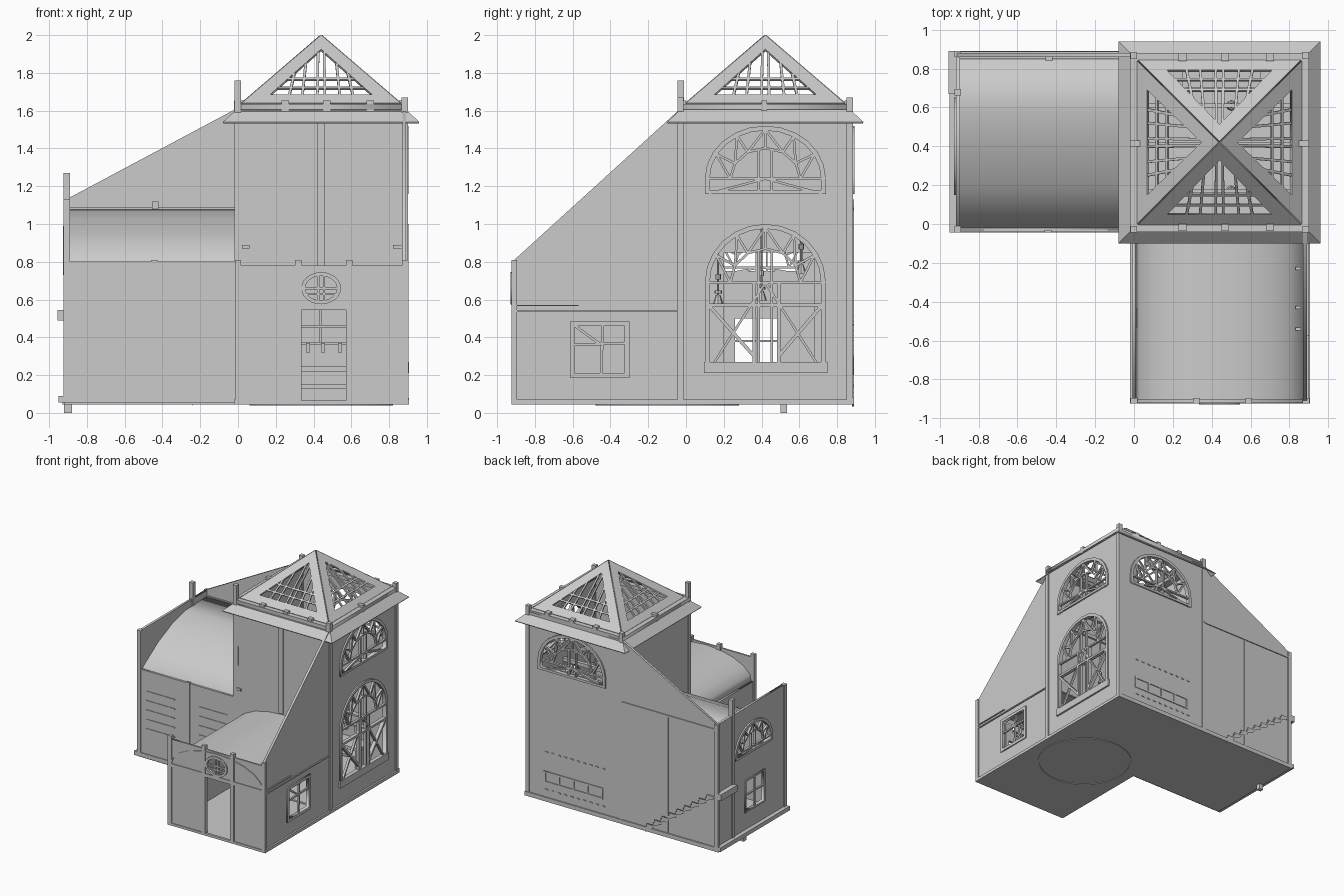
import bpy, bmesh, math
from mathutils import Matrix, Vector

if "Cube" in bpy.data.objects:
    bpy.data.objects.remove(bpy.data.objects["Cube"])

AX = {'x': ((0, 1, 0), (0, 0, 1)), 'y': ((1, 0, 0), (0, 0, 1)), 'z': ((1, 0, 0), (0, 1, 0))}

def plane(axis, pos):
    u, v = (Vector(a) for a in AX[axis])
    o = Vector([pos if axis == a else 0 for a in 'xyz'])
    return frame(u, v, o)

def frame(u, v, o):
    n = u.cross(v)
    m = Matrix((u, v, n)).transposed().to_4x4()
    m.translation = o
    return m

def panel(name, m, thick, *loops):
    """Flat sheet: first loop is the outline, the others are holes."""
    cu = bpy.data.curves.new(name, 'CURVE')
    cu.dimensions, cu.fill_mode, cu.extrude = '2D', 'BOTH', thick / 2
    for pts in loops:
        s = cu.splines.new('POLY')
        s.points.add(len(pts) - 1)
        for p, q in zip(s.points, pts):
            p.co = (q[0], q[1], 0, 1)
        s.use_cyclic_u = True
    tmp = bpy.data.objects.new(name + "_curve", cu)
    bpy.context.collection.objects.link(tmp)
    dg = bpy.context.evaluated_depsgraph_get()
    me = bpy.data.meshes.new_from_object(tmp.evaluated_get(dg))
    bpy.data.objects.remove(tmp)
    me.transform(m)
    me.name = name
    ob = bpy.data.objects.new(name, me)
    bpy.context.collection.objects.link(ob)
    return ob

def bars(name, m, thick, w, segs):
    """Several straight bars lying in one plane."""
    bm = bmesh.new()
    for (a, b, c, d) in segs:
        p, q = Vector((a, b, 0)), Vector((c, d, 0))
        t = (q - p).normalized()
        r = frame(t, Vector((-t.y, t.x, 0)), (p + q) / 2)
        bmesh.ops.create_cube(bm, size=1, matrix=m @ r @ Matrix.Diagonal(((q - p).length, w, thick, 1)))
    return finish(name, bm)

def boxes(name, *bs):
    bm = bmesh.new()
    for x0, x1, y0, y1, z0, z1 in bs:
        c = Matrix.Translation(((x0 + x1) / 2, (y0 + y1) / 2, (z0 + z1) / 2))
        bmesh.ops.create_cube(bm, size=1, matrix=c @ Matrix.Diagonal((x1 - x0, y1 - y0, z1 - z0, 1)))
    return finish(name, bm)

def finish(name, bm):
    me = bpy.data.meshes.new(name)
    bm.to_mesh(me)
    bm.free()
    ob = bpy.data.objects.new(name, me)
    bpy.context.collection.objects.link(ob)
    return ob

def rect(a, b, c, d):
    return [(a, c), (b, c), (b, d), (a, d)]

def arc(cx, cz, rx, rz, n=12, a0=0, a1=math.pi):
    return [(cx + rx * math.cos(a0 + (a1 - a0) * i / n), cz + rz * math.sin(a0 + (a1 - a0) * i / n)) for i in range(n + 1)]

def arch(cx, r, z0, zs, rz):
    return [(cx - r, z0), (cx + r, z0)] + arc(cx, zs, r, rz)

def fan_window(name, m, cx, r, z0, zs, rz):
    """Half-round window: rim, inner arch, zigzag glazing bars."""
    panel(name + "_rim", m, .035, arch(cx, r, z0, zs, rz), arch(cx, r - .025, z0 + .02, zs, rz - .025))
    s, k = r / .32, .58
    inner, outer = arc(cx, zs, r * k, rz * k, 6), arc(cx, zs, r - .02, rz - .02, 6)
    segs = [(*inner[i], *inner[i + 1]) for i in range(6)]
    segs += [(*inner[i], *outer[i]) for i in range(7)]
    segs += [(*inner[i], *outer[i + (1 if i < 3 else -1)]) for i in (0, 1, 2, 4, 5, 6)]
    segs += [(cx + d, z0, cx + d, zs + rz * .56) for d in (-.035 * s, .035 * s)]
    segs += [(cx - r, zs, cx + r, zs), (cx, zs, cx - r + .02, z0), (cx, zs, cx + r - .02, z0)]
    bars(name + "_glazing", m, .02, .013 * s, segs)

X, Y = (lambda p: plane('x', p)), (lambda p: plane('y', p))

# floor slabs, base trim, peg under the side wing
boxes("floor", (0, .89, -.92, .88, .045, .06), (-.92, 0, -.03, .88, .045, .06))
boxes("base_trim", (-.95, 0, -.045, -.025, .055, .09), (-.95, -.9, -.04, .89, .055, .09), (-.02, .905, -.925, -.905, .045, .065),
      (.875, .905, -.925, .885, .045, .07), (-.93, .905, .865, .89, .045, .08), (-.02, 0, -.92, -.03, .045, .07))
boxes("peg", (-.92, -.88, .5, .535, 0, .06))
panel("floor_ring", plane('z', .044), .008, arc(.44, -.1, .38, .38, 40, 0, 6.12), arc(.44, -.1, .37, .37, 40, 0, 6.12))

# tower walls; the right wall runs on into the sloped front wing wall, the back one into the side wing
low, up = arch(.42, .32, .22, .69, .31), arch(.42, .32, 1.16, 1.24, .28)
wy = [(-.6, .2), (-.32, .21), (-.31, .475), (-.6, .47)]
panel("right_wall", X(.88), .02, [(-.92, .06), (.87, .06), (.87, 1.62), (-.03, 1.61), (-.92, .8)], low, up, wy)
upx = arch(.46, .32, 1.16, 1.24, .28)
panel("back_wall", Y(.87), .02, [(-.91, .06), (.88, .06), (.88, 1.62), (-.01, 1.61), (-.91, 1.13)], upx)
panel("tower_front_wall", Y(-.03), .02, rect(0, .88, .06, 1.6), rect(.1, .8, .065, .55))
panel("tower_left_wall", X(0), .02, rect(-.03, .87, .06, 1.6), rect(.2, .68, .065, .85))
fan_window("right_lower_window", X(.885), .42, .32, .22, .69, .31)
fan_window("right_upper_window", X(.885), .42, .32, 1.16, 1.24, .28)
fan_window("back_upper_window", Y(.875), .46, .32, 1.16, 1.24, .28)
bars("right_lower_bars", X(.885), .03, .018, [(.1, .57, .74, .57), (.36, .25, .36, .69), (.49, .25, .49, .69),
     (.12, .57, .36, .3), (.72, .57, .49, .3)])
boxes("window_sill", (.87, .905, .095, .75, .21, .27))

# corner posts and trim of the tower
boxes("tower_posts", (-.018, .016, -.045, -.01, .05, 1.76), (.865, .9, -.045, -.012, .06, 1.67), (.865, .9, .85, .885, .05, 1.67),
      (-.018, .016, .85, .885, .05, 1.67), (.42, .46, -.05, -.03, .78, 1.56))
boxes("front_brackets", (.025, .033, -.045, -.03, 1.08, 1.24), (.82, .87, -.05, -.03, .87, .89), (.02, .06, -.05, -.03, .87, .89))

# flared eave
bm = bmesh.new()
rings = [[bm.verts.new((.44 + sx * h, .42 + sy * h, z)) for sx, sy in ((-1, -1), (1, -1), (1, 1), (-1, 1))]
         for h, z in ((.52, 1.54), (.45, 1.605))]
for i in range(4):
    j = (i + 1) % 4
    bm.faces.new((rings[0][i], rings[0][j], rings[1][j], rings[1][i]))
eave = finish("eave", bm)
eave.modifiers.new("thickness", 'SOLIDIFY').thickness = .008
panel("roof_ring", plane('z', 1.62), .03, rect(-.02, .9, -.04, .88), rect(.07, .81, .05, .79))
for k in (.25, .47, .7):
    boxes("ring_block", (k - .02, k + .02, .84, .88, 1.6, 1.655), (k - .02, k + .02, -.035, .0, 1.6, 1.655))
boxes("ring_block", (-.02, .05, .4, .43, 1.6, 1.655), (.84, .9, .4, .43, 1.6, 1.655))

# open pyramid roof: four framed triangles with glazing bars
H, R = .36, .42
L = math.hypot(H, R)
for k in range(4):
    rot = Matrix.Translation((.44, .42, 1.635)) @ Matrix.Rotation(k * math.pi / 2, 4, 'Z')
    m = rot @ frame(Vector((1, 0, 0)), Vector((0, R, H)) / L, Vector((0, -R, 0)))
    v0, v1 = .045 / H * L, .285 / H * L
    panel("pyramid_side", m, .015, [(-R, 0), (R, 0), (0, L)], [(-.27, v0), (.27, v0), (0, v1)])
    wid = lambda v: .28 * (v1 - v) / (v1 - v0)
    segs = [(-wid(v), v, wid(v), v) for v in (.13, .2)]
    segs += [(u, v0 - .01, u * .8, v1 - abs(u) * .9) for u in (-.17, -.1, -.02, .02, .1, .17)]
    bars("pyramid_glazing", m, .012, .014, segs)

# front wing: walls, posts, vault
door, oval = rect(.33, .58, .062, .55), arc(.44, .66, .1, .08, 15, 0, 5.86)
panel("front_wing_front", Y(-.91), .015, rect(0, .89, .06, .78), door, oval)
panel("oval_rim", Y(-.918), .02, arc(.44, .66, .105, .085, 23, 0, 6.02), arc(.44, .66, .085, .065, 23, 0, 6.02))
bars("oval_bars", Y(-.915), .015, .012, [(.34, .66, .54, .66), (.425, .58, .425, .74), (.455, .58, .455, .74), (.36, .63, .52, .63)])
panel("front_wing_left", X(0), .018, rect(-.91, -.03, .06, .58))
boxes("front_posts", *[(x - .017, x + .017, -.925, -.895, .05, .81) for x in (0, .32, .59, .885)])
boxes("front_beam", (-.01, .9, -.925, -.9, .545, .575))
bow = lambda o: arc(.445, .565, .44 + o, .205 + o, 10)
panel("front_vault", Y(-.47), .88, bow(0) + bow(-.015)[::-1])
panel("front_arch_trim", Y(-.92), .008, bow(0) + bow(-.008)[::-1])
boxes("right_wall_rail", (.885, .9, -.9, -.05, .535, .545), (.885, .9, -.9, -.57, .565, .572))
panel("wing_window_rim", X(.885), .03, rect(-.615, -.3, .185, .485), rect(-.59, -.325, .21, .46))
bars("wing_window_bars", X(.885), .015, .014, [(-.45, .2, -.44, .47), (-.6, .36, -.32, .37), (-.6, .47, -.45, .36)])
boxes("roof_clips", *[(.83, .86, y - .008, y + .008, .6, .68) for y in (-.54, -.43, -.23)])

# side wing: walls, half vault, end windows
panel("side_wing_front", Y(-.03), .018, rect(-.91, 0, .06, .8))
fan, sq = arch(.4, .25, .73, .77, .22), rect(.26, .5, .25, .5)
panel("side_wing_end", X(-.905), .02, rect(-.035, .88, .06, 1.13), fan, sq)
fan_window("end_fan_window", X(-.91), .4, .25, .73, .77, .22)
panel("end_window_rim", X(-.912), .02, rect(.245, .515, .235, .515), sq)
bars("end_window_bars", X(-.91), .015, .012, [(.38, .25, .38, .5), (.26, .38, .5, .38)])
curve = [(-.03, .79), (.2, .94), (.4, 1.03), (.57, 1.07), (.87, 1.08)]
panel("side_vault", X(-.45), .9, curve + [(y, z - .018) for y, z in curve[::-1]])
boxes("side_posts", (-.925, -.89, .66, .695, .06, 1.27), (-.925, -.89, -.045, -.01, .06, 1.13), (-.46, -.425, -.045, -.03, .09, .81),
      (-.925, -.89, .86, .89, .06, 1.13), (-.45, -.43, .875, .885, .06, 1.08), (-.455, -.42, .84, .88, 1.06, 1.12))
boxes("side_rails", (-.9, 0, .85, .888, 1.072, 1.088), (-.9, 0, -.042, -.03, .79, .802))
boxes("side_slats", *[(x, x + .27, -.044, -.035, z, z + .01) for x in (-.84, -.34) for z in (.3, .38, .46, .54, .62)])

# outside stair on the back wall with its landing
n, x0, z0, dx, dz = 9, -.25, .06, .071, .05
top = []
for i in range(n):
    top += [(x0 - i * dx, z0 + i * dz), (x0 - i * dx, z0 + (i + 1) * dz)]
top.append((x0 - n * dx, z0 + n * dz))
panel("stair", Y(.884), .012, top + [(x + .012, z - .025) for x, z in top[::-1]])
boxes("landing", (-.955, -.9, .67, .89, .49, .545))

# ribbon panel and small studs on the tower back
panel("back_strip_frame", Y(.882), .01, rect(.17, .73, .2, .3), *[rect(x, x + .12, .215, .285) for x in (.185, .32, .455, .59)])
boxes("back_studs", *[(.15 + i * .06, .175 + i * .06, .875, .886, z, z + .01) for i in range(10) for z in (.14, .46)])

# interior: counter, shelf rack with hooks, hanging lamps
boxes("counter", (.25, .65, .7, .86, .22, .245), (.27, .3, .72, .85, .06, .22), (.6, .63, .72, .85, .06, .22), (.27, .63, .74, .85, .13, .15))
boxes("rack", (.28, .62, .82, .86, .45, .465), (.28, .62, .82, .86, .36, .375), (.43, .445, .83, .86, .36, .55),
      *[(x, x + .02, .81, .83, .32, .37) for x in (.36, .44, .53)])
boxes("ceiling_beam", (.0, .88, .39, .42, 1.02, 1.05), (.0, .88, .16, .18, 1.02, 1.05), (.0, .88, .6, .62, 1.02, 1.05))
for y, z in ((.17, .6), (.4, .62), (.61, .76)):
    bm = bmesh.new()
    for r1, r2, h, c in ((.006, .006, 1.03 - z, (1.03 + z) / 2), (.028, .012, .05, z), (.014, .014, .03, z + .12), (.02, .02, .015, z + .04)):
        bmesh.ops.create_cone(bm, cap_ends=True, segments=8, radius1=r1, radius2=r2, depth=h,
                              matrix=Matrix.Translation((.5, y, c)))
    finish("hanging_lamp", bm)

# centre the whole model on x and y
for ob in bpy.context.collection.objects:
    ob.data.transform(Matrix.Translation((0, 0, 0)))
